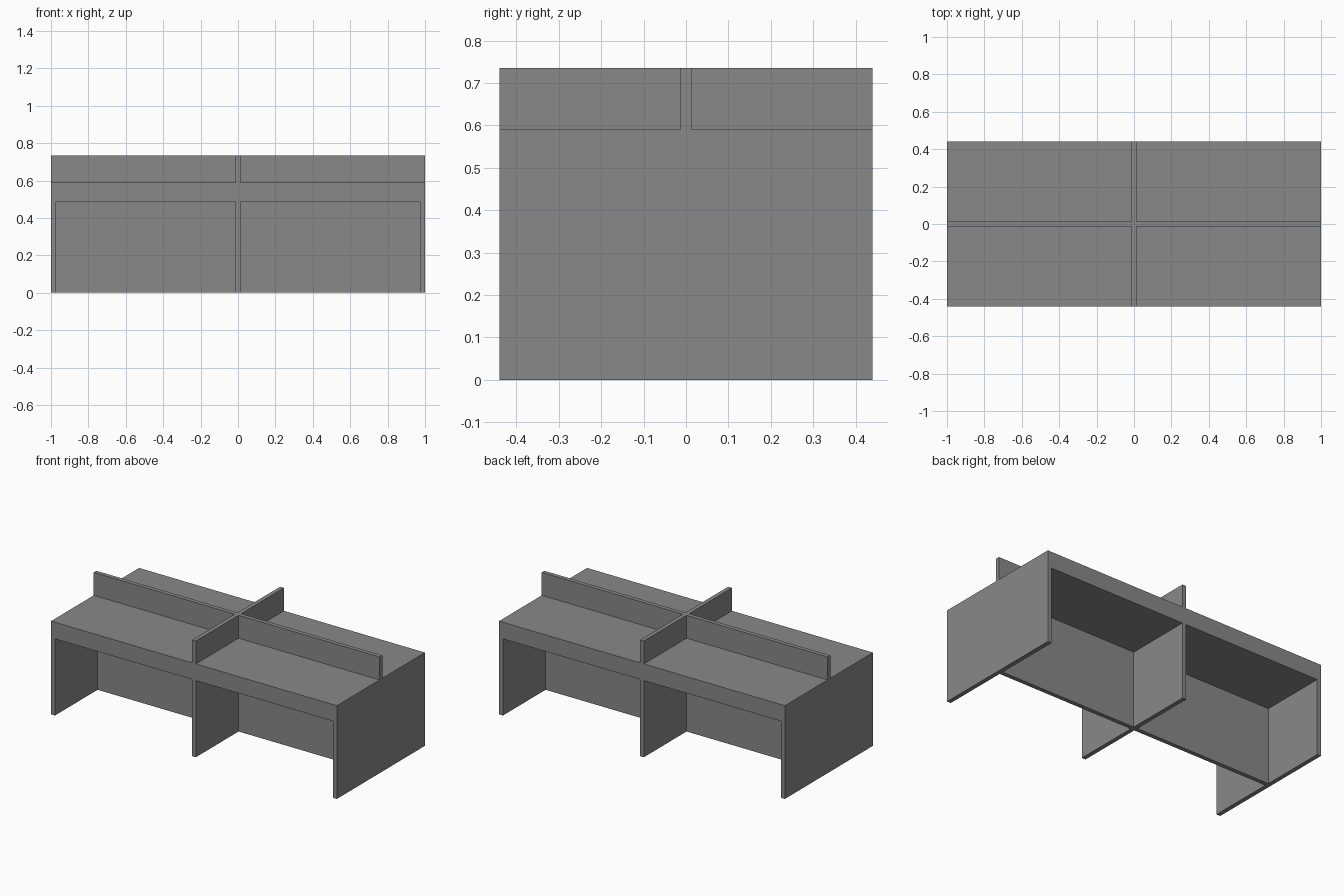
import bpy

cube = bpy.data.objects.get("Cube")
if cube:
    bpy.data.objects.remove(cube, do_unlink=True)

grey = bpy.data.materials.new("mid grey")
grey.use_nodes = True
colour = (0.25, 0.25, 0.25, 1)
grey.diffuse_color = colour
grey.node_tree.nodes["Principled BSDF"].inputs["Base Color"].default_value = colour

# Overall sizes
HALF_W, HALF_D = 1.0, 0.44
UNDER, DESK, TOP = 0.485, 0.59, 0.735
PANEL = 0.027           # board thickness
HALF_P = PANEL / 2


def box(name, x, y, z):
    """Flat-sided board spanning the given (low, high) ranges."""
    ranges = (x, y, z)
    bpy.ops.mesh.primitive_cube_add(size=1)
    ob = bpy.context.object
    ob.name = ob.data.name = name
    for v in ob.data.vertices:
        v.co = [lo if c < 0 else hi for c, (lo, hi) in zip(v.co, ranges)]
    ob.data.materials.append(grey)
    return ob


depth = (-HALF_D, HALF_D)
middle = (-HALF_P, HALF_P)

# Thick worktop shared by the four desks
box("worktop", (-HALF_W, HALF_W), depth, (UNDER, DESK))

# Crossing boards below (legs) and above (screens) the worktop
for level, z in (("leg", (0, UNDER)), ("screen", (DESK, TOP))):
    box("middle_" + level, middle, depth, z)
    for side, s in (("left", 1), ("right", -1)):
        outer = HALF_W - PANEL if level == "leg" else HALF_W
        span = sorted((s * HALF_P, s * outer))
        box(side + "_long_" + level, span, middle, z)

# End panels standing on the floor
for side, s in (("left", 1), ("right", -1)):
    span = sorted((s * (HALF_W - PANEL), s * HALF_W))
    box(side + "_end_panel", span, depth, (0, UNDER))
